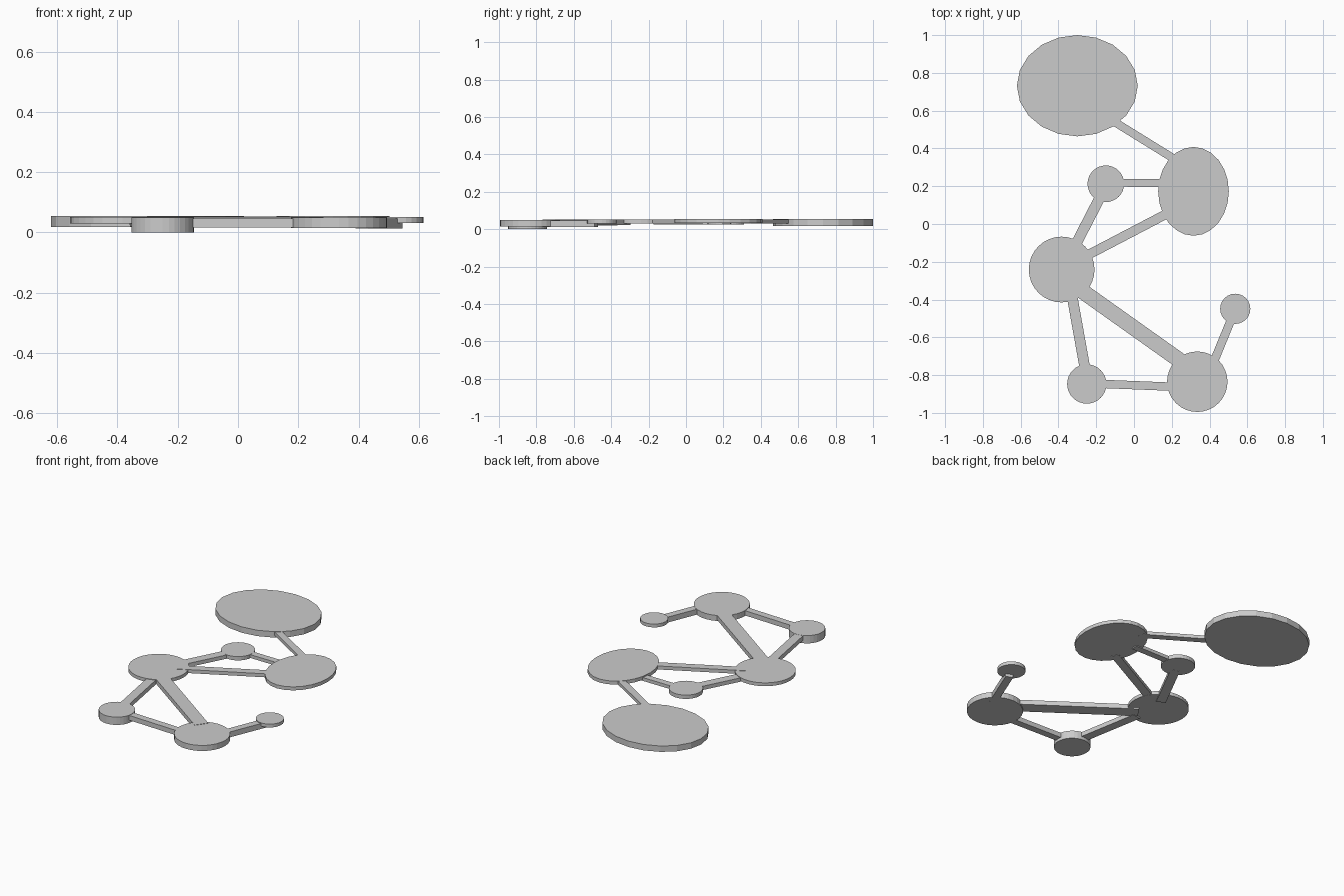
import bpy
from mathutils import Vector

# Discs: centre x, y, radius x, y, bottom z, top z, sides
discs = {
    "large_disc": (-0.30, 0.732, 0.32, 0.268, 0.018, 0.055, 20),
    "oval_disc": (0.315, 0.173, 0.187, 0.235, 0.033, 0.055, 24),
    "middle_disc": (-0.383, -0.241, 0.174, 0.174, 0.030, 0.051, 32),
    "inner_small_disc": (-0.149, 0.213, 0.097, 0.097, 0.025, 0.049, 32),
    "front_disc": (0.335, -0.835, 0.160, 0.160, 0.014, 0.049, 32),
    "front_small_disc": (-0.25, -0.847, 0.104, 0.104, 0.0, 0.049, 32),
    "end_small_disc": (0.536, -0.449, 0.080, 0.080, 0.031, 0.052, 24),
}

# Bars: start x, y, end x, y, width, bottom z, top z (ends tuck into the discs)
bars = {
    "large_to_oval_bar": (-0.145, 0.566, 0.24, 0.328, 0.043, 0.032, 0.053),
    "inner_to_oval_bar": (-0.11, 0.219, 0.18, 0.216, 0.042, 0.027, 0.048),
    "middle_to_oval_bar": (-0.29, -0.188, 0.20, 0.068, 0.050, 0.031, 0.053),
    "middle_to_inner_bar": (-0.335, -0.16, -0.165, 0.17, 0.056, 0.024, 0.048),
    "middle_to_front_bar": (-0.31, -0.33, 0.26, -0.735, 0.082, 0.022, 0.051),
    "middle_to_small_bar": (-0.33, -0.37, -0.255, -0.79, 0.056, 0.020, 0.048),
    "small_to_front_bar": (-0.21, -0.845, 0.22, -0.862, 0.044, 0.017, 0.047),
    "front_to_end_bar": (0.41, -0.76, 0.525, -0.48, 0.045, 0.013, 0.047),
}


def disc(name, x, y, rx, ry, z0, z1, sides):
    bpy.ops.mesh.primitive_cylinder_add(vertices=sides, radius=1, depth=1,
                                        location=(x, y, (z0 + z1) / 2))
    ob = bpy.context.object
    ob.name = name
    ob.scale = (rx, ry, z1 - z0)


def bar(name, x0, y0, x1, y1, width, z0, z1):
    a, b = Vector((x0, y0, (z0 + z1) / 2)), Vector((x1, y1, (z0 + z1) / 2))
    bpy.ops.mesh.primitive_cube_add(size=1, location=(a + b) / 2)
    ob = bpy.context.object
    ob.name = name
    ob.scale = ((b - a).length, width, z1 - z0)
    ob.rotation_euler = (b - a).to_track_quat('X', 'Z').to_euler()


for name, spec in discs.items():
    disc(name, *spec)
for name, spec in bars.items():
    bar(name, *spec)
